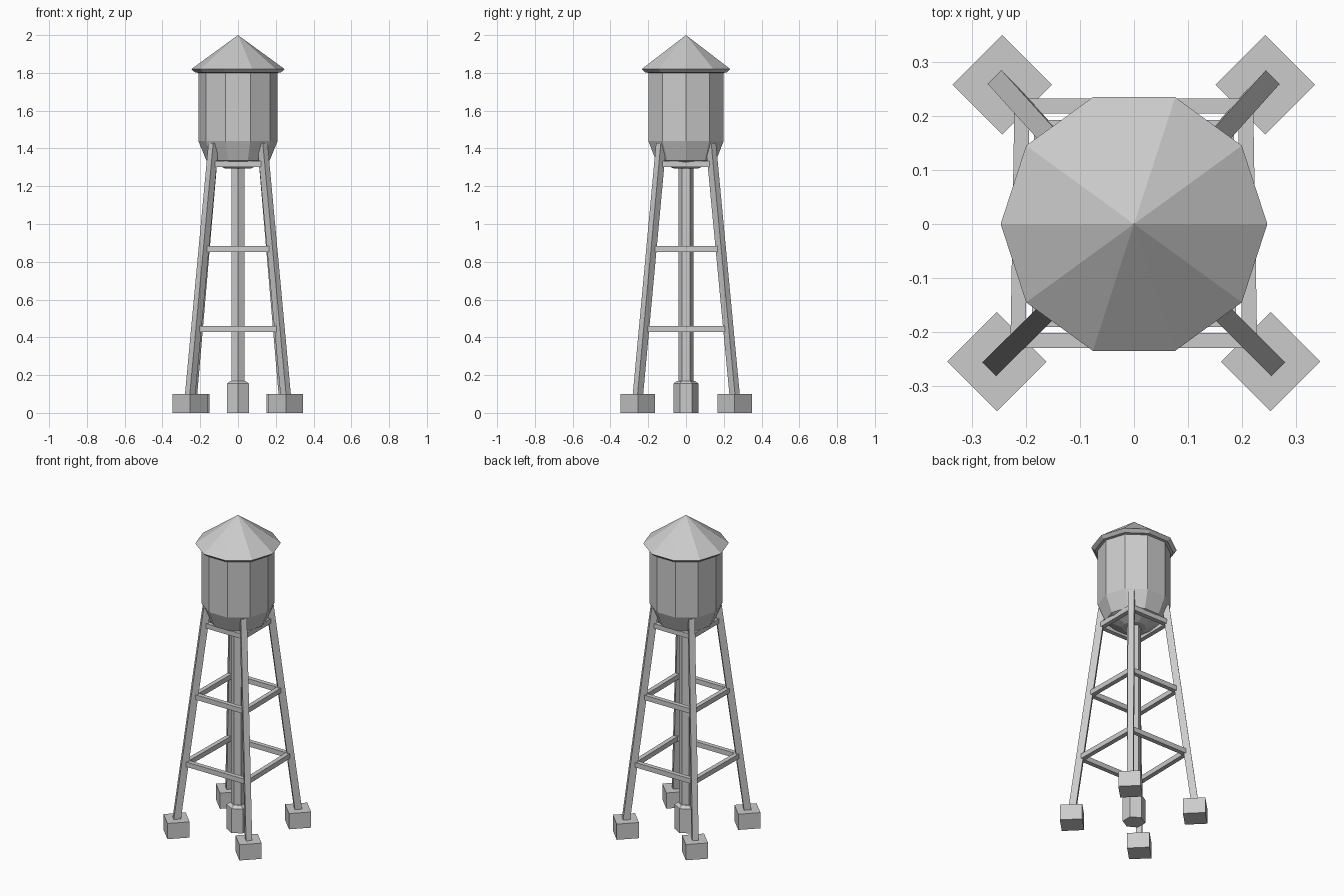
import bpy, bmesh, math
from mathutils import Vector, Matrix

if "Cube" in bpy.data.objects:
    bpy.data.objects.remove(bpy.data.objects["Cube"])


def make_object(name, bm):
    bmesh.ops.recalc_face_normals(bm, faces=bm.faces)
    mesh = bpy.data.meshes.new(name)
    bm.to_mesh(mesh)
    bm.free()
    obj = bpy.data.objects.new(name, mesh)
    bpy.context.collection.objects.link(obj)
    return obj


def lathe(name, profile, sides, start=0.0):
    """Flat-sided turned solid from (radius, z) points, bottom to top."""
    bm = bmesh.new()
    rings = []
    for r, z in profile:
        if r == 0:
            rings.append([bm.verts.new((0, 0, z))] * sides)
        else:
            angles = [start + 2 * math.pi * i / sides for i in range(sides)]
            rings.append([bm.verts.new((r * math.cos(a), r * math.sin(a), z)) for a in angles])
    for low, high in zip(rings, rings[1:]):
        for i in range(sides):
            j = (i + 1) % sides
            bm.faces.new(dict.fromkeys((low[i], low[j], high[j], high[i])))
    for ring in (rings[0], rings[-1]):
        if ring[0] != ring[1]:
            bm.faces.new(ring)
    return make_object(name, bm)


def beam(name, a, b, section, side):
    """Bar from a to b; section edges follow the horizontal axis 'side' and its perpendicular.
    Ends are cut vertically for level bars and horizontally for legs."""
    a, b, side = Vector(a), Vector(b), Vector(side).normalized()
    level = abs(a.z - b.z) < 0.01
    other = Vector((0, 0, 1)) if level else side.cross(Vector((0, 0, 1)))
    bm = bmesh.new()
    rings = []
    for p in (a, b):
        rings.append([bm.verts.new(p + side * section[0] / 2 * u + other * section[1] / 2 * v)
                      for u, v in ((-1, -1), (1, -1), (1, 1), (-1, 1))])
    bm.faces.new(rings[0])
    bm.faces.new(rings[1])
    for i in range(4):
        j = (i + 1) % 4
        bm.faces.new((rings[0][i], rings[0][j], rings[1][j], rings[1][i]))
    return make_object(name, bm)


# Ten-sided tank with tapered bottom, and conical roof with a thin eave
lathe("tank", [(0.07, 1.295), (0.167, 1.335), (0.21, 1.44), (0.21, 1.81)], 10)
lathe("roof", [(0.205, 1.80), (0.227, 1.802), (0.247, 1.82), (0, 2.0)], 10)

# Six-sided riser pipe and its chamfered base
lathe("riser_pipe", [(0.04, 0.14), (0.04, 1.31)], 6, math.pi / 2)
lathe("riser_base", [(0.066, 0), (0.066, 0.155), (0.046, 0.17)], 6, math.pi / 2)

# Four leaning legs on diagonal footing blocks
LEG_BOTTOM, LEG_TOP = 0.09, 1.43
feet = {"front_left": (-0.254, -0.255), "front_right": (0.253, -0.255),
        "back_right": (0.243, 0.258), "back_left": (-0.244, 0.258)}
legs = {}
for name, (x, y) in feet.items():
    sx, sy = math.copysign(1, x), math.copysign(1, y)
    bm = bmesh.new()
    bmesh.ops.create_cube(bm, size=1, matrix=Matrix.Translation((x, y, 0.05))
                          @ Matrix.Rotation(math.pi / 4, 4, "Z")
                          @ Matrix.Diagonal((0.13, 0.13, 0.1, 1)))
    make_object(name + "_footing", bm)
    bottom = Vector((x, y, LEG_BOTTOM))
    top = Vector((sx * 0.129, sy * 0.131, LEG_TOP))
    legs[name] = (bottom, top)
    beam(name + "_leg", bottom, top, (0.042, 0.036), (sx, sy, 0))

# Three levels of level braces joining neighbouring legs
names = list(feet)
for level, z in (("lower", 0.445), ("middle", 0.868), ("upper", 1.318)):
    t = (z - LEG_BOTTOM) / (LEG_TOP - LEG_BOTTOM)
    corners = [legs[n][0].lerp(legs[n][1], t) for n in names]
    for i, side in enumerate(("front", "right", "back", "left")):
        a, b = corners[i], corners[(i + 1) % 4]
        along = (b - a).normalized()
        across = along.cross(Vector((0, 0, 1)))
        shift = across * -0.006
        beam(f"{level}_{side}_brace", a + shift, b + shift, (0.028, 0.031), across)
